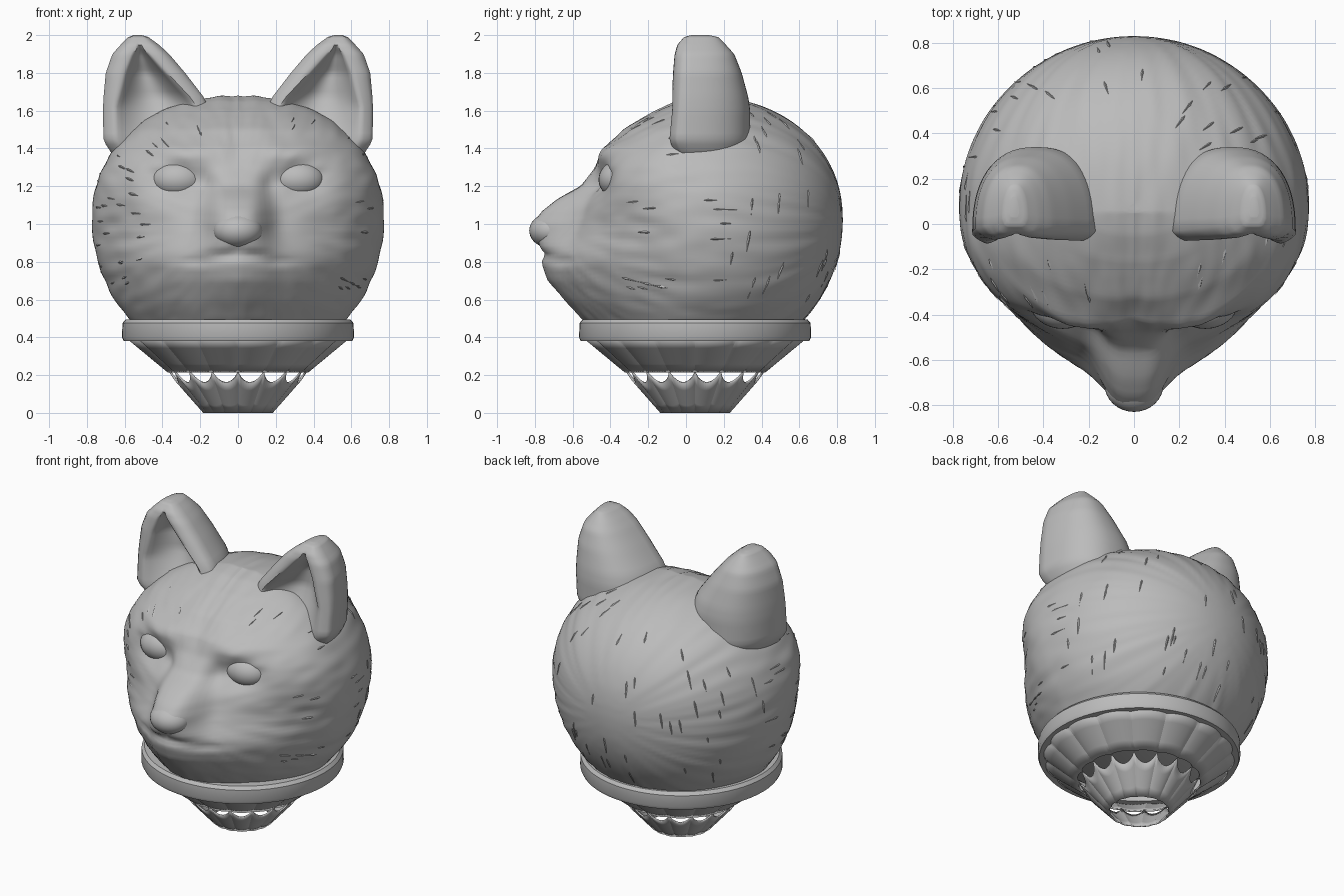
import bpy, bmesh, random
from math import sin, cos, pi, exp, sqrt, asin, radians, copysign
from mathutils import Vector, noise

random.seed(4)
cube = bpy.data.objects.get("Cube")
if cube:
    bpy.data.objects.remove(cube)

grey = bpy.data.materials.new("stone_grey")
grey.use_nodes = True
grey.diffuse_color = (.5, .5, .5, 1)
grey.node_tree.nodes["Principled BSDF"].inputs["Base Color"].default_value = (.5, .5, .5, 1)

MIDDLE = .06      # depth of the neck axis
EQUATOR = 1.02    # height of the widest part of the head


def finish(name, bm, angle=35):
    """Turn a bmesh into a shaded object."""
    bmesh.ops.remove_doubles(bm, verts=bm.verts, dist=.0005)
    bmesh.ops.recalc_face_normals(bm, faces=bm.faces)
    mesh = bpy.data.meshes.new(name)
    bm.to_mesh(mesh)
    bm.free()
    mesh.materials.append(grey)
    obj = bpy.data.objects.new(name, mesh)
    bpy.context.collection.objects.link(obj)
    bpy.ops.object.select_all(action='DESELECT')
    obj.select_set(True)
    bpy.context.view_layer.objects.active = obj
    bpy.ops.object.shade_smooth_by_angle(angle=radians(angle))
    return obj


def loft(bm, rows, closed=True, caps=False):
    """Skin a list of point rows with quads."""
    rows = [[bm.verts.new(p) for p in row] for row in rows]
    count = len(rows[0])
    for low, high in zip(rows, rows[1:]):
        for i in range(count if closed else count - 1):
            j = (i + 1) % count
            bm.faces.new((low[i], low[j], high[j], high[i]))
    if caps:
        bm.faces.new(rows[0])
        bm.faces.new(rows[-1])


def sample(table, z):
    """Interpolate the rows of a table whose first column is height."""
    z = min(max(z, table[0][0]), table[-1][0])
    for a, b in zip(table, table[1:]):
        if z <= b[0]:
            t = (z - a[0]) / (b[0] - a[0])
            return [p + (q - p) * t for p, q in zip(a, b)][1:]


# Face: height, front depth, roundness, snout length, snout half width
FACE = [
    (.4, -.43, 1.9, 0, .2),
    (.5, -.53, 1.75, .02, .2),
    (.6, -.625, 1.65, .02, .2),
    (.7, -.7, 1.58, .03, .17),
    (.78, -.73, 1.58, .03, .18),
    (.85, -.71, 1.6, .06, .18),
    (.92, -.66, 1.65, .13, .165),
    (1, -.605, 1.75, .21, .16),
    (1.07, -.565, 1.95, .195, .16),
    (1.13, -.54, 2.1, .145, .16),
    (1.2, -.51, 2.3, .05, .15),
    (1.3, -.485, 2.4, 0, .15),
    (1.4, -.44, 2.3, 0, .15),
    (1.5, -.33, 2.2, 0, .15),
    (1.6, -.17, 2, 0, .15),
    (1.65, -.05, 2, 0, .15),
    (1.68, .05, 2, 0, .15),
]

# Sculpt strokes: x, z, width, height, push inward
STROKES = [
    (.31, 1.23, .14, .085, .06),   # eye sockets
    (.27, 1.37, .14, .05, -.025),  # brows
    (.17, 1.2, .05, .08, .03),     # inner eye corners
    (.07, .835, .1, .02, .025),    # mouth
    (.2, .8, .09, .02, .018),      # mouth corners
    (0, .87, .03, .03, .02),       # lip cleft
    (.13, .89, .08, .05, -.01),    # whisker pads
    (0, 1.42, .05, .12, .015),     # forehead furrow
]


def head_point(a, z):
    """Point on the head at angle a from the front and height z."""
    half, bend = (.66, 2.15) if z > EQUATOR else (.78, 2)
    s = max(1 - (abs(z - EQUATOR) / half) ** bend, .0002) ** (1 / bend)
    front, power, snout, width = sample(FACE, z)
    face = cos(a) > 0
    depth = max(MIDDLE - front, .01) if face else .77 * s
    if not face:
        power = 2
    r = (abs(sin(a) / (.775 * s)) ** power + abs(cos(a) / depth) ** power) ** (-1 / power)
    x, y = r * sin(a), MIDDLE - r * cos(a)
    if face:
        y -= snout * exp(-(abs(x) / width) ** 3.5)
        for cx, cz, sx, sz, push in STROKES:
            y += push * exp(-((abs(x) - cx) / sx) ** 2 - ((z - cz) / sz) ** 2)
    p = Vector((x, y, z))
    # Soft fur grooves that run back from the nose
    spoke = Vector((abs(x), 0, z - 1))
    reach = spoke.length
    spoke.normalize()
    groove = noise.noise(spoke * 11 + Vector((0, reach * 4 + y * 5, 0)))
    return p + (p - Vector((0, MIDDLE, 1))).normalized() * groove * .007 * min(reach * 2, 1)


# Head
bm = bmesh.new()
rows, segments = 90, 160
start = -asin(.6 / .78)
levels = []
for k in range(rows):
    t = start + (pi / 2 - .03 - start) * k / (rows - 1)
    levels.append(EQUATOR + (.66 if t > 0 else .78) * sin(t))
loft(bm, [[head_point(2 * pi * i / segments, z) for i in range(segments)] for z in levels], caps=True)
finish("head", bm, 50)

# Fur tufts: thin spindles half sunk in the head, pointing away from the nose
bm = bmesh.new()
for _ in range(130):
    a, z = random.uniform(.45, 2 * pi - .45), random.uniform(.6, 1.58)
    p = head_point(a, z)
    if p.y < -.3 and abs(p.x) < .5 and z < 1.36:
        continue
    n = (p - Vector((0, MIDDLE, 1))).normalized()
    flow = p - Vector((0, -.8, 1))
    if p.y > .2:
        flow = Vector((flow.x * .5, 0, -1))
    flow = (flow - n * flow.dot(n)).normalized()
    side = n.cross(flow) * .01
    root = p - n * .004
    middle = [bm.verts.new(v) for v in (root - side, root + side, root + n * .009)]
    for end in (root - flow * .06 - n * .006, root + flow * random.uniform(.06, .11)):
        tip = bm.verts.new(end)
        for i in range(3):
            bm.faces.new((middle[i], middle[(i + 1) % 3], tip))
finish("fur_tufts", bm, 60)


def ellipsoid(name, centre, size):
    bm = bmesh.new()
    bmesh.ops.create_uvsphere(bm, u_segments=32, v_segments=20, radius=1)
    for v in bm.verts:
        v.co = Vector(c + s * q for c, s, q in zip(centre, size, v.co))
    return finish(name, bm)


# Nose and eyes
ellipsoid("nose", (0, -.71, .965), (.13, .12, .095))
for label, side in (("left", 1), ("right", -1)):
    ellipsoid(label + "_eye", (side * .315, -.345, 1.235), (.145, .118, .105))

# Ears: height, inner x, outer x, front, back, hollow depth
EAR = [
    (1.3, .2, .56, -.03, .28, .03),
    (1.36, .16, .66, -.06, .31, .05),
    (1.44, .14, .712, -.1, .34, .08),
    (1.6, .15, .715, -.085, .34, .14),
    (1.67, .18, .712, -.08, .33, .16),
    (1.8, .28, .7, -.07, .295, .14),
    (1.9, .365, .665, -.06, .255, .07),
    (1.95, .42, .62, -.045, .21, 0),
    (1.99, .475, .58, -.01, .17, 0),
    (2, .51, .55, .03, .12, 0),
]


def ear_row(z, side, n=30):
    inner, outer, front, back, hollow = sample(EAR, z)
    cx, hw = (inner + outer) / 2, (outer - inner) / 2
    waist = front + min(.05, (back - front) * .2)     # where the rounded rim meets the back
    mouth = .76 * sqrt(min(1, max(1.94 - z, .01) / .32))
    row = []
    for i in range(n):                       # rounded back
        t = pi * i / n
        row.append((side * (cx + hw * copysign(abs(cos(t)) ** .85, cos(t))),
                    waist + (back - waist) * sin(t) ** .85, z))
    for i in range(n):                       # rim and scooped front
        s = -1 + 2 * i / n
        across = abs(s) / .7
        if across < 1:
            u = mouth * across
        else:
            u = mouth + (1 - mouth) * (abs(s) - .7) / .3
        scoop = hollow * max(0, 1 - across ** 2)
        rim = (waist - front) * (1 - u ** 6)
        row.append((side * (cx + hw * copysign(u, s)), waist - rim + scoop, z))
    return row


for label, side in (("left", 1), ("right", -1)):
    bm = bmesh.new()
    loft(bm, [ear_row(1.3 + .7 * sin(pi / 2 * k / 36), side) for k in range(37)], caps=True)
    finish(label + "_ear", bm, 55)

# Collar
bm = bmesh.new()
profile = [(.53, .38), (.605, .38), (.614, .4), (.612, .475), (.595, .495), (.53, .495), (.53, .38)]
loft(bm, [[(r * sin(2 * pi * i / 64), MIDDLE - .012 + r * cos(2 * pi * i / 64), z) for i in range(64)]
          for r, z in profile])
finish("collar", bm)

# Fluted cup: two tiers of bulging panels with arched openings between them
FLUTES, STEPS = 16, 10


def cup_point(flute, u, z):
    r = .18 + .185 * z / .215 if z < .215 else .365 + .195 * (z - .215) / .165
    r *= 1 + .035 * max(sin(pi * u), 0) ** .7
    a = 2 * pi * (flute + u) / FLUTES
    return (r * sin(a), MIDDLE - .012 + r * cos(a), z)


def tier(name, bottom, top):
    bm = bmesh.new()
    for flute in range(FLUTES):
        rows = []
        for k in range(5):
            row = []
            for i in range(STEPS + 1):
                u = i / STEPS
                z = bottom + (top(u) - bottom) * k / 4
                row.append(cup_point(flute, u, z))
            rows.append(row)
        loft(bm, rows, closed=False)
    obj = finish(name, bm, 24)
    shell = obj.modifiers.new("thickness", 'SOLIDIFY')
    shell.thickness = .01
    shell.offset = -1


tier("upper_flutes", .215, lambda u: .385)
tier("lower_flutes", 0, lambda u: .214 - .057 * max(sin(pi * u), 0) ** .6)
